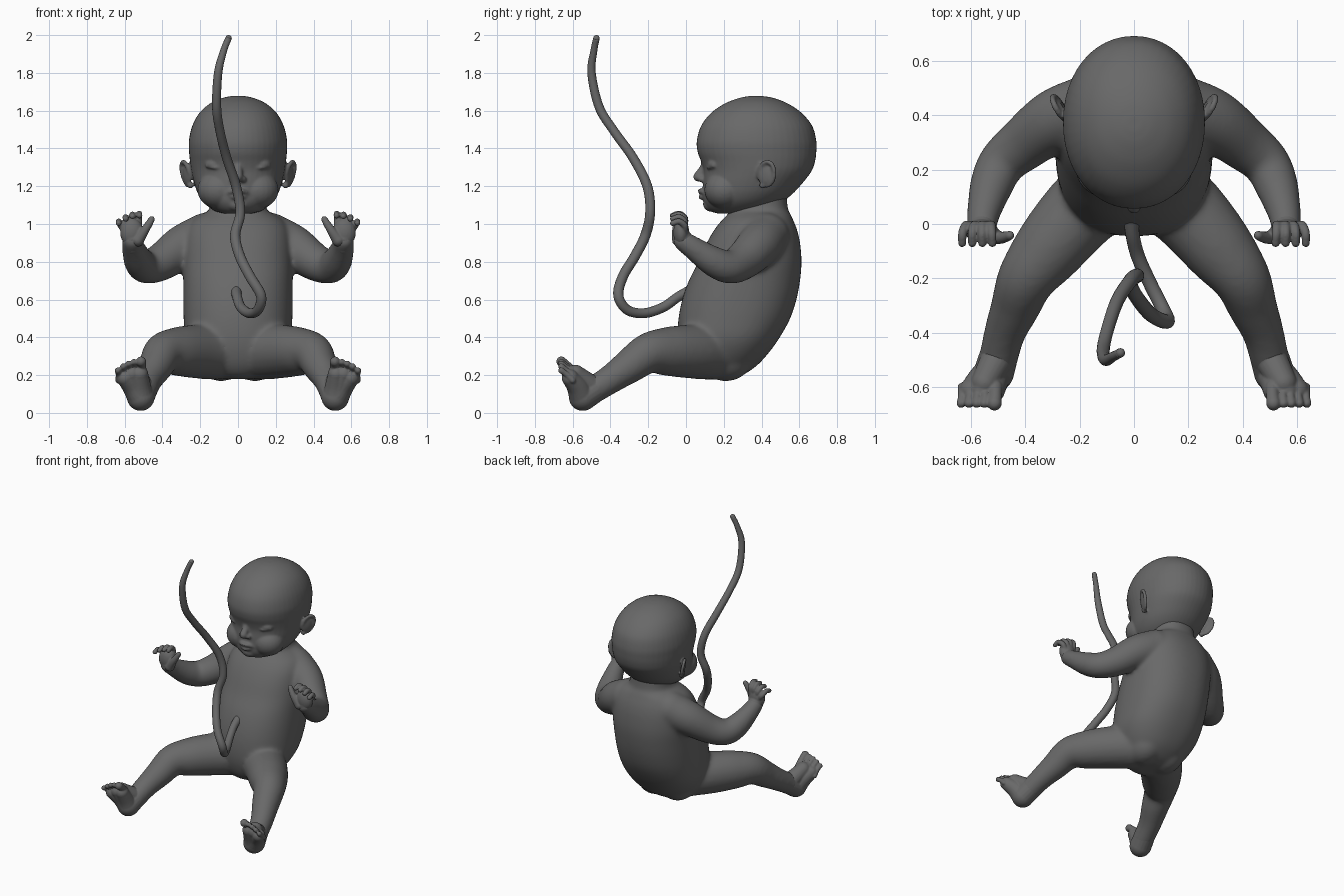
import bpy, bmesh, math
from mathutils import Vector, Matrix

grey = bpy.data.materials.new("dark_grey")
grey.diffuse_color = (.14, .14, .14, 1)


def spline(pts, n):
    # Catmull-Rom through 4-value points
    p = [Vector(q) for q in pts]
    p = [2 * p[0] - p[1]] + p + [2 * p[-1] - p[-2]]
    out = []
    for i in range(1, len(p) - 2):
        a, b, c, d = p[i - 1:i + 3]
        for k in range(n):
            t = k / n
            out.append(0.5 * (2 * b + (c - a) * t + (2 * a - 5 * b + 4 * c - d) * t * t
                              + (3 * b - a - 3 * c + d) * t ** 3))
    return out + [p[-2]]


def skin(bm, rings):
    rings = [[bm.verts.new(v) for v in r] for r in rings]
    n = len(rings[0])
    for a, b in zip(rings, rings[1:]):
        for i in range(n):
            j = (i + 1) % n
            bm.faces.new((a[i], a[j], b[j], b[i]))
    bm.faces.new(rings[0][::-1])
    bm.faces.new(rings[-1])


def ball(bm, c, r, rot=0):
    r = (r, r, r) if isinstance(r, (int, float)) else r
    m = Matrix.Translation(c) @ Matrix.Rotation(rot, 4, 'Z') @ Matrix.Diagonal((*r, 1))
    bmesh.ops.create_uvsphere(bm, u_segments=24, v_segments=16, radius=1, matrix=m)


def tube(bm, pts, n=8, sides=20):
    # round limb through (x, y, z, radius) points with ball ends
    s = spline(pts, n)
    pos = [v.xyz for v in s]
    rings, q, old = [], None, None
    for i, v in enumerate(s):
        t = (pos[min(i + 1, len(s) - 1)] - pos[max(i - 1, 0)]).normalized()
        q = t.to_track_quat('Z', 'Y') if q is None else old.rotation_difference(t) @ q
        old = t
        rings.append([pos[i] + q @ Vector((math.cos(a), math.sin(a), 0)) * v.w
                      for a in (2 * math.pi * k / sides for k in range(sides))])
    skin(bm, rings)
    for v in (s[0], s[-1]):
        ball(bm, v.xyz, v.w)


def loft(bm, sections, e=2.0, n=6, sides=48):
    # stacked ovals given as (z, front y, back y, half width)
    rings = []
    for z, f, b, w in spline(sections, n):
        ring = []
        for k in range(sides):
            c, s = math.cos(2 * math.pi * k / sides), math.sin(2 * math.pi * k / sides)
            ring.append((w * math.copysign(abs(c) ** (2 / e), c),
                         (f + b) / 2 + (b - f) / 2 * math.copysign(abs(s) ** (2 / e), s), z))
        rings.append(ring)
    skin(bm, rings)


def mirror(bm):
    g = bmesh.ops.duplicate(bm, geom=bm.verts[:] + bm.edges[:] + bm.faces[:])["geom"]
    for v in g:
        if isinstance(v, bmesh.types.BMVert):
            v.co.x = -v.co.x


def finish(bm, name, voxel=0, smooth=0):
    bmesh.ops.recalc_face_normals(bm, faces=bm.faces[:])
    for f in bm.faces:
        f.smooth = True
    me = bpy.data.meshes.new(name)
    bm.to_mesh(me)
    bm.free()
    me.materials.append(grey)
    ob = bpy.data.objects.new(name, me)
    bpy.context.collection.objects.link(ob)
    if voxel:
        m = ob.modifiers.new("fuse", 'REMESH')
        m.mode, m.voxel_size, m.use_smooth_shade = 'VOXEL', voxel, True
        m = ob.modifiers.new("soften", 'SMOOTH')
        m.factor, m.iterations = 0.5, smooth


# torso, arms and legs fused into one skin
bm = bmesh.new()
tube(bm, [(.17, .425, .935, .125), (.29, .38, .88, .117), (.405, .295, .80, .1), (.485, .225, .772, .088),
          (.525, .14, .805, .08), (.553, .04, .872, .062), (.56, -.015, .91, .054)])
tube(bm, [(.12, .12, .325, .15), (.22, .02, .325, .143), (.32, -.1, .325, .13), (.395, -.2, .315, .108),
          (.435, -.3, .247, .092), (.475, -.4, .178, .077), (.50, -.5, .115, .072)])
ball(bm, (.09, .21, .305), (.125, .15, .138))                   # buttocks
mirror(bm)
loft(bm, [(.18, .08, .24, .06), (.20, .03, .30, .13), (.25, -.01, .375, .2), (.32, -.035, .44, .25),
          (.4, -.045, .497, .28), (.5, -.04, .552, .288), (.6, -.02, .585, .29), (.7, .015, .604, .29),
          (.8, .065, .612, .29), (.9, .11, .604, .284), (.97, .15, .588, .27), (1.02, .19, .568, .24),
          (1.05, .22, .555, .195), (1.08, .235, .54, .15), (1.18, .25, .53, .14)], e=2.3)
finish(bm, "torso_arms_and_legs", .012, 14)

# hands
bm = bmesh.new()
ball(bm, (.562, -.025, .955), (.062, .042, .075))
tube(bm, [(.557, .01, .885, .05), (.56, -.015, .92, .05)])
tube(bm, [(.53, -.04, .915, .034), (.495, -.05, .965, .024), (.472, -.047, 1.0, .02), (.457, -.042, 1.025, .017)])
for i in range(4):
    drop = .0045 * i * i
    tube(bm, [(.527 + .024 * i, -.01, .985 - drop * .5, .02), (.526 + .031 * i, -.006, 1.03 - drop, .0175),
              (.523 + .036 * i, -.035, 1.054 - drop, .0165), (.521 + .037 * i, -.07, 1.045 - drop, .0155)], 4, 12)
mirror(bm)
finish(bm, "hands", .005, 4)

# feet
bm = bmesh.new()
tube(bm, [(.49, -.46, .14, .07), (.515, -.545, .085, .074)])
for x, z in ((.52, .205), (.56, .205), (.598, .185)):
    tube(bm, [(.515, -.548, .083, .072), ((.515 + x) / 2, -.575, .14, .058), (x, -.613, z, .045)])
tube(bm, [(.50, -.49, .13, .062), (.55, -.585, .205, .05)])
for i in range(5):
    r = .026 if i == 0 else .0165
    x, drop = .51 + .0285 * i + (.009 if i else 0), .003 * i * i
    tube(bm, [(x, -.60, .22 - drop, r), (x, -.632, .252 - drop, r * .92),
              (x + .003, -.66, .272 - drop, r * 1.03)], 4, 12)
mirror(bm)
finish(bm, "feet", .005, 4)

# head with face and ears
bm = bmesh.new()
ball(bm, (.10, .205, 1.18), (.115, .108, .10))                  # cheeks
ball(bm, (.12, .163, 1.315), (.055, .05, .032))                 # closed eyelids
tube(bm, [(.075, .113, 1.308, .006), (.125, .117, 1.298, .007), (.17, .147, 1.306, .006)], 6, 10)
ball(bm, (.026, .085, 1.237), (.019, .024, .017))               # nostrils
c, u, v = Vector((.274, .427, 1.265)), Vector((.45, .89, 0)), Vector((.24, .05, 1))
rim = []
for k in range(9):
    a = math.radians(-80 + 32 * k)
    rim.append((*(c + u * .046 * math.cos(a) + v * .064 * math.sin(a)), .012))
tube(bm, rim, 5, 12)                                            # ear rim
ball(bm, c - u * .012, (.048, .013, .056), math.atan2(.89, .45))  # ear hollow
tube(bm, [(.272, .43, 1.30, .010), (.277, .445, 1.265, .011), (.262, .43, 1.23, .012)], 6, 10)
ball(bm, (.252, .405, 1.205), .018)                             # ear lobe
mirror(bm)
loft(bm, [(1.055, .17, .33, .07), (1.07, .125, .42, .125), (1.11, .097, .50, .178), (1.16, .09, .565, .212),
          (1.22, .09, .62, .233), (1.28, .092, .665, .247), (1.33, .08, .683, .254), (1.38, .062, .69, .259),
          (1.44, .057, .69, .26), (1.52, .08, .668, .242), (1.59, .135, .61, .203), (1.64, .21, .535, .145),
          (1.668, .285, .46, .08), (1.678, .34, .40, .03)], e=2.08)
tube(bm, [(0, .115, 1.34, .024), (0, .092, 1.29, .024), (0, .064, 1.25, .026)])  # nose
tube(bm, [(-.066, .112, 1.158, .008), (-.025, .08, 1.174, .013), (0, .076, 1.174, .013),
          (.025, .08, 1.174, .013), (.066, .112, 1.158, .008)], 6, 12)           # upper lip
tube(bm, [(-.045, .102, 1.146, .008), (0, .081, 1.142, .015), (.045, .102, 1.146, .008)], 6, 12)
ball(bm, (0, .135, 1.105), (.06, .045, .04))                    # chin
finish(bm, "head", .007, 7)

# umbilical cord rising from the navel
bm = bmesh.new()
tube(bm, [(-.01, .03, .65, .03), (-.005, -.04, .615, .026), (.015, -.12, .56, .026), (.06, -.22, .528, .026),
          (.105, -.31, .545, .026), (.122, -.358, .62, .027), (.065, -.335, .72, .027), (.01, -.27, .83, .027),
          (-.015, -.215, .94, .027), (.012, -.19, 1.06, .026), (-.01, -.205, 1.2, .026),
          (-.06, -.28, 1.35, .025), (-.095, -.38, 1.49, .024), (-.113, -.46, 1.62, .024),
          (-.105, -.5, 1.8, .022), (-.075, -.487, 1.92, .018), (-.05, -.474, 1.983, .017)], 8, 16)
finish(bm, "umbilical_cord")
